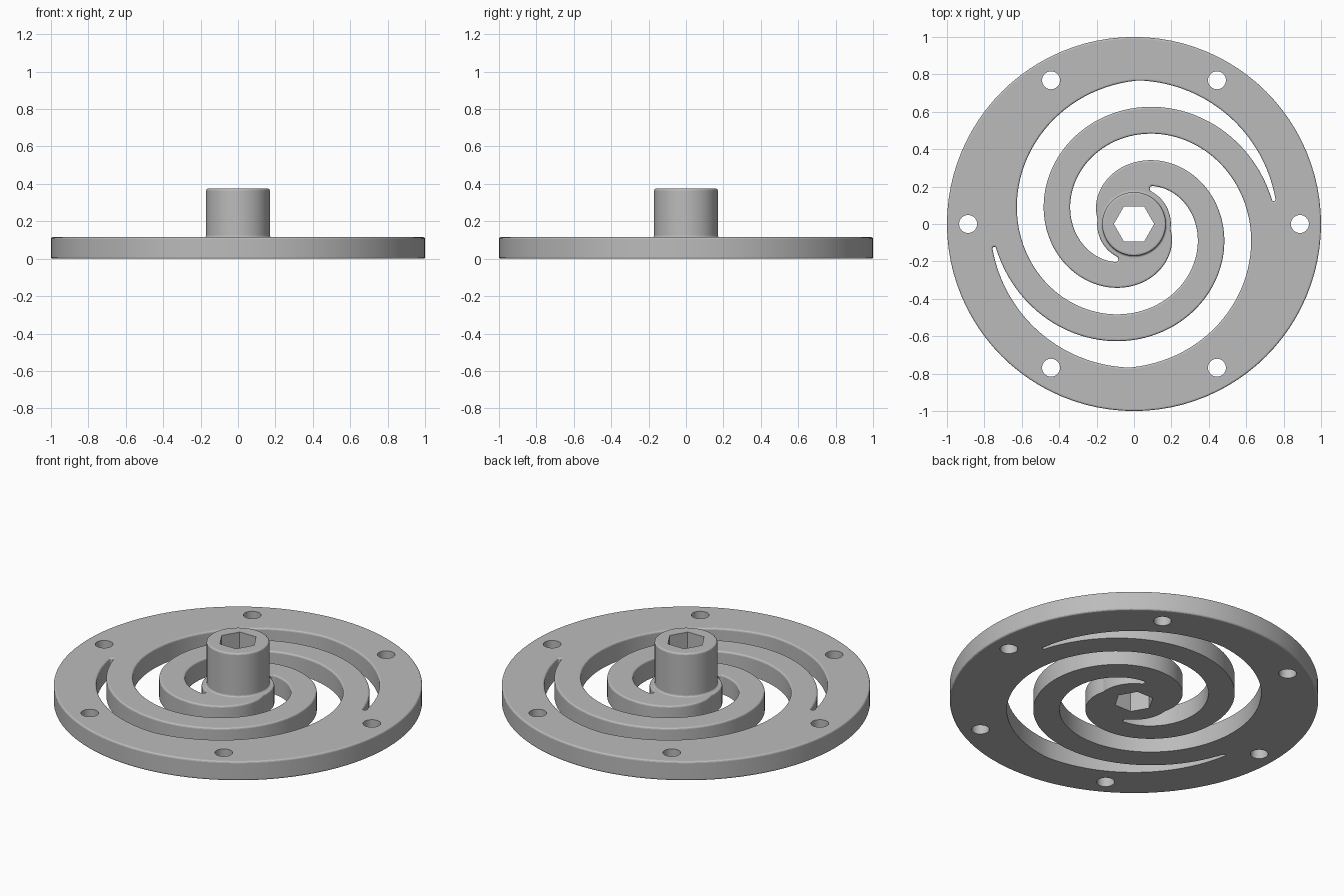
import bpy, bmesh, math
from math import sin, cos, pi, radians
from mathutils import Vector

cube = bpy.data.objects.get("Cube")
if cube:
    bpy.data.objects.remove(cube, do_unlink=True)

PLATE_H, BOSS_H, ROUND = 0.115, 0.375, 0.01
RIM_R, SLOT_MAX_R, HUB_R = 1.0, 0.768, 0.197
PITCH = 0.0925                       # spiral shrink per radian
STEPS = [i * pi / 6 for i in range(4)]   # quarter-round in three steps

steel = bpy.data.materials.new("light grey metal")
steel.use_nodes = True
grey = (0.5, 0.5, 0.5, 1)
steel.diffuse_color = grey
steel.node_tree.nodes["Principled BSDF"].inputs["Base Color"].default_value = grey

bm = bmesh.new()


def polar(r, a):
    return Vector((r * cos(a), r * sin(a)))


def circle(r, n, centre=Vector((0, 0))):
    return [centre + polar(r, 2 * pi * i / n) for i in range(n)]


def grow(outline, d):
    """Push a counter-clockwise outline outwards by d."""
    out = []
    for i, p in enumerate(outline):
        t = (outline[(i + 1) % len(outline)] - outline[i - 1]).normalized()
        out.append(p + Vector((t.y, -t.x)) * d)
    return out


def ring(outline, z):
    return [bm.verts.new((p.x, p.y, z)) for p in outline]


def skin(rings):
    """Join successive rings with walls of quads."""
    for a, b in zip(rings, rings[1:]):
        for i in range(len(a)):
            j = (i + 1) % len(a)
            bm.faces.new((a[i], a[j], b[j], b[i]))
    return rings[0], rings[-1]


def cap(loops):
    """Fill the flat region between closed loops."""
    edges = []
    for loop in loops:
        for i, v in enumerate(loop):
            w = loop[i - 1]
            edges.append(bm.edges.get((v, w)) or bm.edges.new((v, w)))
    bmesh.ops.triangle_fill(bm, use_beauty=True, edges=edges)


def slot_outline(turn):
    """Spiral slot, clipped by the rim and hub circles, with round tips."""
    start, end, n = radians(10), radians(422), 130

    def outer(a):
        return min(SLOT_MAX_R, 0.765 - PITCH * (a - pi / 2))

    def inner(a):
        return max(HUB_R, 0.765 - PITCH * a)

    def tip(a, first):
        mid, half = (outer(a) + inner(a)) / 2, (outer(a) - inner(a)) / 2
        return [polar(mid, a + turn) + polar(half, a + turn + first + pi * k / 8)
                for k in range(1, 8)]

    angles = [start + (end - start) * i / n for i in range(n + 1)]
    path = [polar(outer(a), a + turn) for a in angles] + tip(end, 0)
    path += [polar(inner(a), a + turn) for a in reversed(angles)] + tip(start, pi)
    return path


# Outer rim, rounded above and below
rim = [ring(circle(RIM_R - ROUND * (1 - sin(a)), 96), ROUND * (1 - cos(a))) for a in STEPS]
rim += [ring(circle(RIM_R - ROUND * (1 - cos(a)), 96), PLATE_H - ROUND * (1 - sin(a)))
        for a in STEPS]
low, high = skin(rim)
bottom, top = [low], [high]

# Two spiral slots with softened upper edges
for turn in (0, pi):
    path = slot_outline(turn)
    walls = [ring(path, 0)]
    walls += [ring(grow(path, ROUND * (1 - cos(a))), PLATE_H - ROUND * (1 - sin(a)))
              for a in STEPS]
    low, high = skin(walls)
    bottom.append(low)
    top.append(high)

# Six bolt holes
for k in range(6):
    hole = circle(0.048, 32, polar(0.887, k * pi / 3))
    low, high = skin([ring(hole, 0), ring(hole, PLATE_H)])
    bottom.append(low)
    top.append(high)

# Central boss with a small base fillet and rounded top
boss = [ring(circle(0.17 + ROUND * (1 - sin(a)), 64), PLATE_H + ROUND * (1 - cos(a)))
        for a in STEPS]
boss += [ring(circle(0.17 - ROUND * (1 - cos(a)), 64), BOSS_H - ROUND * (1 - sin(a)))
         for a in STEPS]
boss_base, boss_top = skin(boss)
top.append(boss_base)

# Hexagonal bore right through
hexagon = circle(0.108, 6)
hex_low, hex_high = skin([ring(hexagon, 0), ring(hexagon, BOSS_H)])
bottom.append(hex_low)

cap(bottom)
cap(top)
cap([boss_top, hex_high])
bmesh.ops.recalc_face_normals(bm, faces=bm.faces)

mesh = bpy.data.meshes.new("spiral_flexure_plate")
bm.to_mesh(mesh)
bm.free()
mesh.materials.append(steel)
plate = bpy.data.objects.new("spiral_flexure_plate", mesh)
bpy.context.collection.objects.link(plate)

bpy.ops.object.select_all(action='DESELECT')
plate.select_set(True)
bpy.context.view_layer.objects.active = plate
bpy.ops.object.shade_smooth_by_angle(angle=radians(14))
